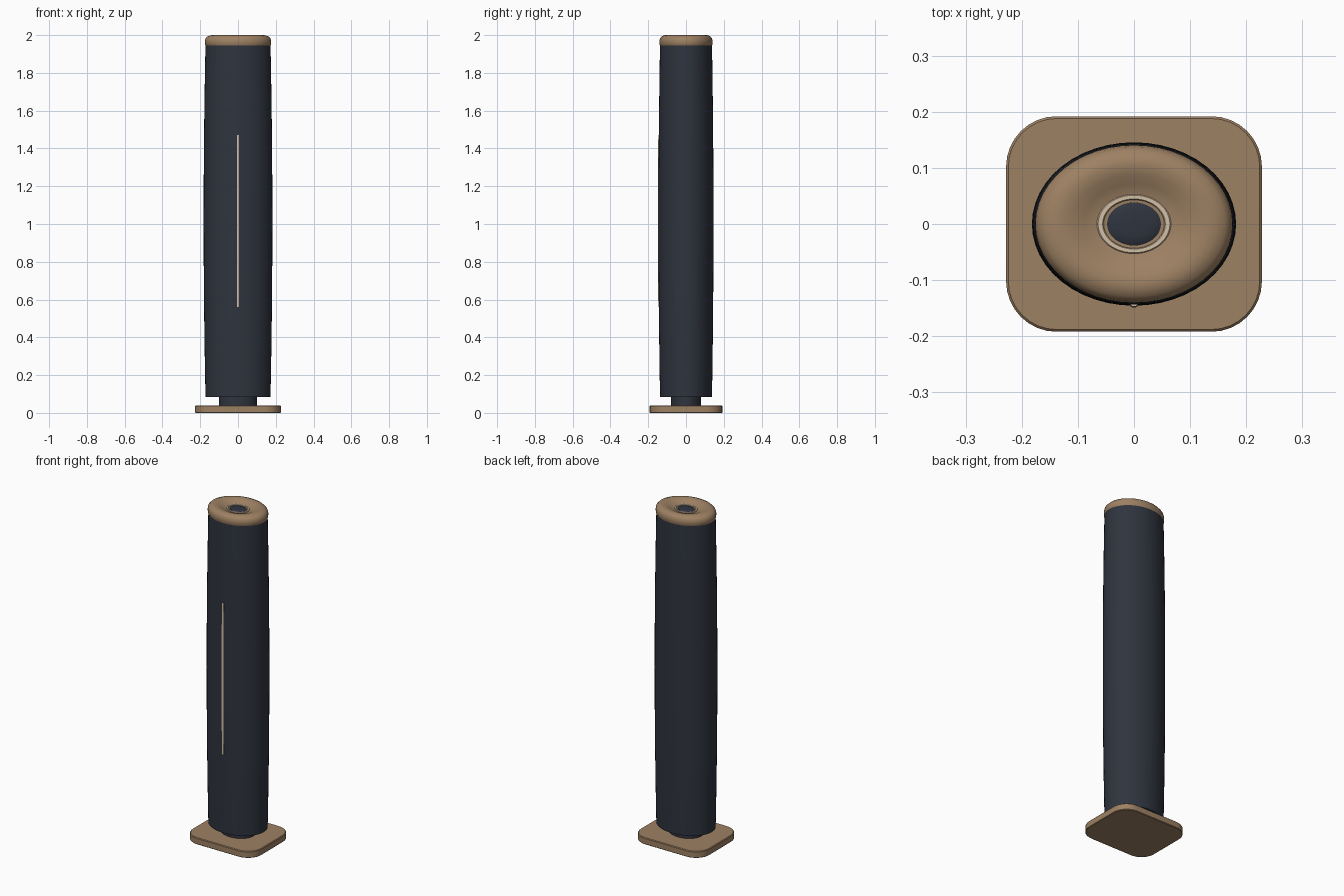
import bpy, bmesh, math

if "Cube" in bpy.data.objects:
    bpy.data.objects.remove(bpy.data.objects["Cube"])

ASPECT = 0.8  # depth / width of the oval sections


def material(name, rgb):
    m = bpy.data.materials.new(name)
    m.diffuse_color = (*rgb, 1)
    m.use_nodes = True
    m.node_tree.nodes["Principled BSDF"].inputs["Base Color"].default_value = m.diffuse_color
    return m


NAVY = material("navy", (0.028, 0.034, 0.048))
TAN = material("tan", (0.34, 0.22, 0.125))
CREAM = material("cream", (0.65, 0.52, 0.38))


def finish(name, bm, mat, angle=35):
    bmesh.ops.recalc_face_normals(bm, faces=bm.faces)
    me = bpy.data.meshes.new(name)
    bm.to_mesh(me)
    bm.free()
    ob = bpy.data.objects.new(name, me)
    bpy.context.collection.objects.link(ob)
    me.materials.append(mat)
    bpy.ops.object.select_all(action='DESELECT')
    ob.select_set(True)
    bpy.context.view_layer.objects.active = ob
    bpy.ops.object.shade_smooth_by_angle(angle=math.radians(angle))
    return ob


def loft(name, rings, mat, closed=False):
    """Join equal-length point rings; cap the ends or close into a loop."""
    bm = bmesh.new()
    loops = [[bm.verts.new(p) for p in ring] for ring in rings]
    n = len(loops[0])
    pairs = list(zip(loops, loops[1:] + loops[:1]))
    for a, b in pairs if closed else pairs[:-1]:
        for i in range(n):
            j = (i + 1) % n
            bm.faces.new((a[i], a[j], b[j], b[i]))
    if not closed:
        bm.faces.new(loops[0])
        bm.faces.new(loops[-1])
    return finish(name, bm, mat)


def oval(rx, z, n=48):
    return [(rx * math.cos(math.tau * i / n),
             rx * ASPECT * math.sin(math.tau * i / n), z) for i in range(n)]


def ovals(name, profile, mat, closed=False):
    return loft(name, [oval(r, z) for r, z in profile], mat, closed)


def rounded_rect(hx, hy, r, z, seg=8):
    pts = []
    for q, (sx, sy) in enumerate(((1, 1), (-1, 1), (-1, -1), (1, -1))):
        for k in range(seg + 1):
            a = math.pi / 2 * (q + k / seg)
            pts.append((sx * (hx - r) + r * math.cos(a),
                        sy * (hy - r) + r * math.sin(a), z))
    return pts


def body_radius(z):
    t = (z - 1.02) / 0.935
    return 0.182 - 0.010 * t * t


# Base plate with a softened edge
loft("base_plate", [rounded_rect(0.228 - d, 0.192 - d, 0.09 - d, z) for d, z in
                    ((0.003, 0), (0, 0.003), (0, 0.036), (0.004, 0.04))], TAN)

# Neck between base and tower
ovals("neck", [(0.10, 0.038), (0.10, 0.09)], NAVY)

# Slightly barrelled oval tower
levels = [0.085 + (1.95 - 0.085) * i / 16 for i in range(17)]
ovals("tower_body", [(body_radius(z), z) for z in levels], NAVY)

# Rounded cap dished towards the middle
ovals("top_cap", [(0.170, 1.942), (0.175, 1.950), (0.176, 1.968), (0.172, 1.983),
                  (0.162, 1.993), (0.145, 1.999), (0.130, 2.0), (0.110, 1.996),
                  (0.090, 1.988), (0.070, 1.981), (0.05, 1.979)], TAN)

# Control ring and domed button
ovals("control_ring", [(0.054, 1.977), (0.066, 1.977), (0.066, 1.983),
                       (0.064, 1.985), (0.056, 1.985), (0.054, 1.983)], CREAM, True)
ovals("control_button", [(0.048, 1.977), (0.048, 1.981), (0.042, 1.984),
                         (0.028, 1.986), (0.012, 1.987)], NAVY)

# Light strip following the front of the tower
strip = []
for i in range(13):
    z = 0.56 + 0.91 * i / 12
    y = -body_radius(z) * ASPECT
    strip.append([(-0.006, y + 0.004, z), (-0.006, y - 0.001, z), (-0.003, y - 0.003, z),
                  (0.003, y - 0.003, z), (0.006, y - 0.001, z), (0.006, y + 0.004, z)])
loft("light_strip", strip, CREAM)
